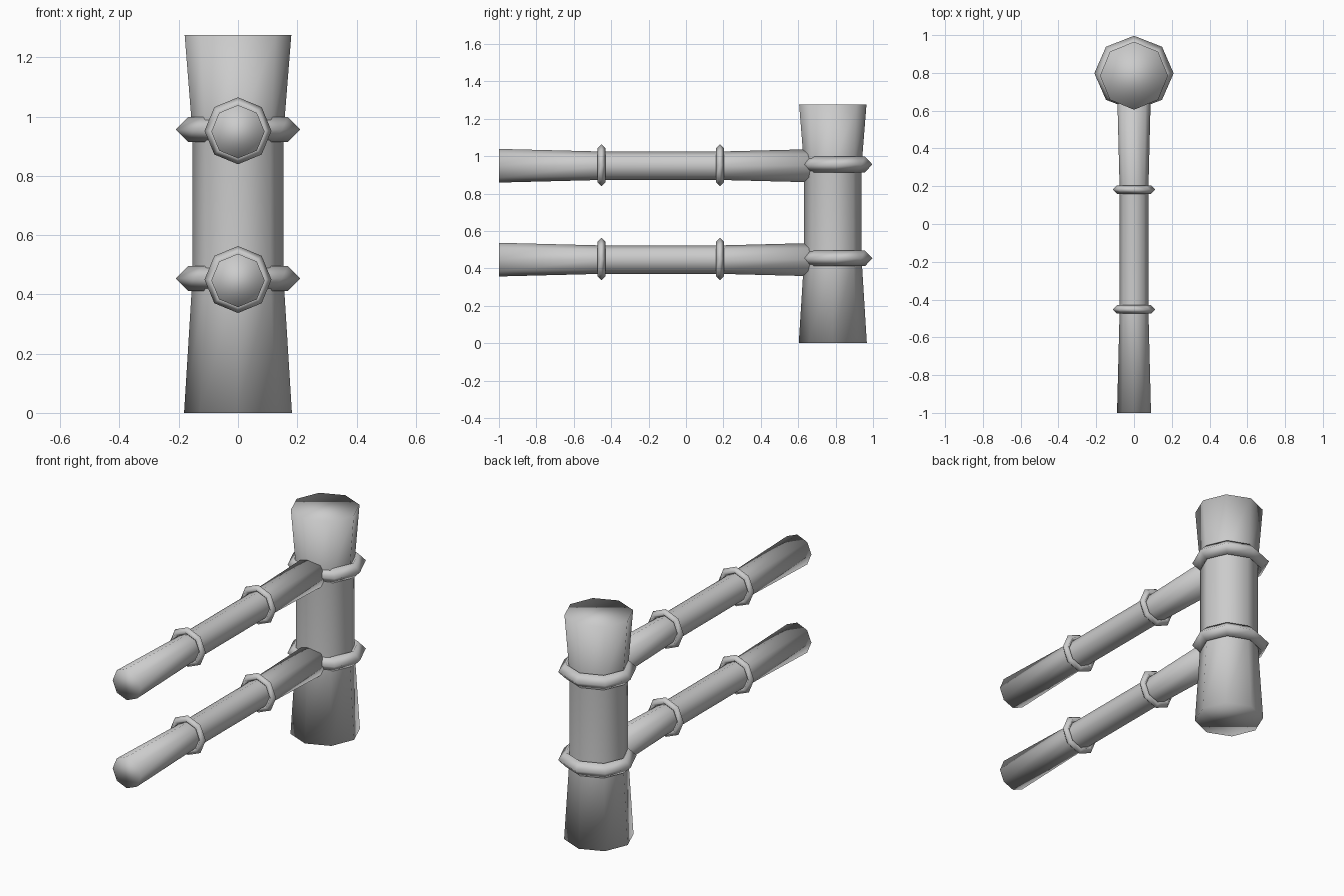
import bpy, bmesh
from math import sin, cos, pi

if "Cube" in bpy.data.objects:
    bpy.data.objects.remove(bpy.data.objects["Cube"])

SIDES = 8


def lathe(name, profile, loc, along_y=False, closed=False, scale=(1, 1)):
    """Spin (radius, height) points into an eight-sided smooth solid or ring."""
    bm = bmesh.new()
    rings = []
    for r, h in profile:
        ring = []
        for i in range(SIDES):
            a = 2 * pi * i / SIDES
            u, v = r * cos(a) * scale[0], r * sin(a) * scale[1]
            ring.append(bm.verts.new((u, h, v) if along_y else (u, v, h)))
        rings.append(ring)
    pairs = list(zip(rings, rings[1:]))
    if closed:
        pairs.append((rings[-1], rings[0]))
    else:
        bm.faces.new(rings[0])
        bm.faces.new(rings[-1])
    for a, b in pairs:
        for i in range(SIDES):
            j = (i + 1) % SIDES
            bm.faces.new((a[i], a[j], b[j], b[i]))
    bmesh.ops.recalc_face_normals(bm, faces=bm.faces)
    for f in bm.faces:
        f.smooth = True
    mesh = bpy.data.meshes.new(name)
    bm.to_mesh(mesh)
    bm.free()
    obj = bpy.data.objects.new(name, mesh)
    obj.location = loc
    bpy.context.collection.objects.link(obj)
    return obj


def band(name, outer, tube, loc, along_y=False, scale=(1, 1)):
    """Ring with a diamond cross-section."""
    mid = outer - tube
    profile = [(outer, 0), (mid, tube), (mid - tube, 0), (mid, -tube)]
    return lathe(name, profile, loc, along_y, True, scale)


# Upright post, flared at foot and head
lathe("post", [(0.182, 0), (0.154, 0.45), (0.154, 0.95), (0.18, 1.276)],
      (0, 0.785, 0))

for label, z in (("lower", 0.45), ("upper", 0.952)):
    # Knuckle around the post
    band(f"{label}_post_ring", 0.21, 0.042, (0, 0.798, z + 0.004),
         scale=(1, 0.945))
    # Horizontal rail, flared at both ends
    lathe(f"{label}_rail",
          [(0.09, -1), (0.076, -0.45), (0.076, 0.18), (0.09, 0.73)],
          (0, 0, z - 0.003), along_y=True)
    # Knuckles along the rail
    for side, y in (("front", -0.452), ("back", 0.182)):
        band(f"{label}_rail_{side}_ring", 0.113, 0.022, (0, y, z),
             along_y=True)
